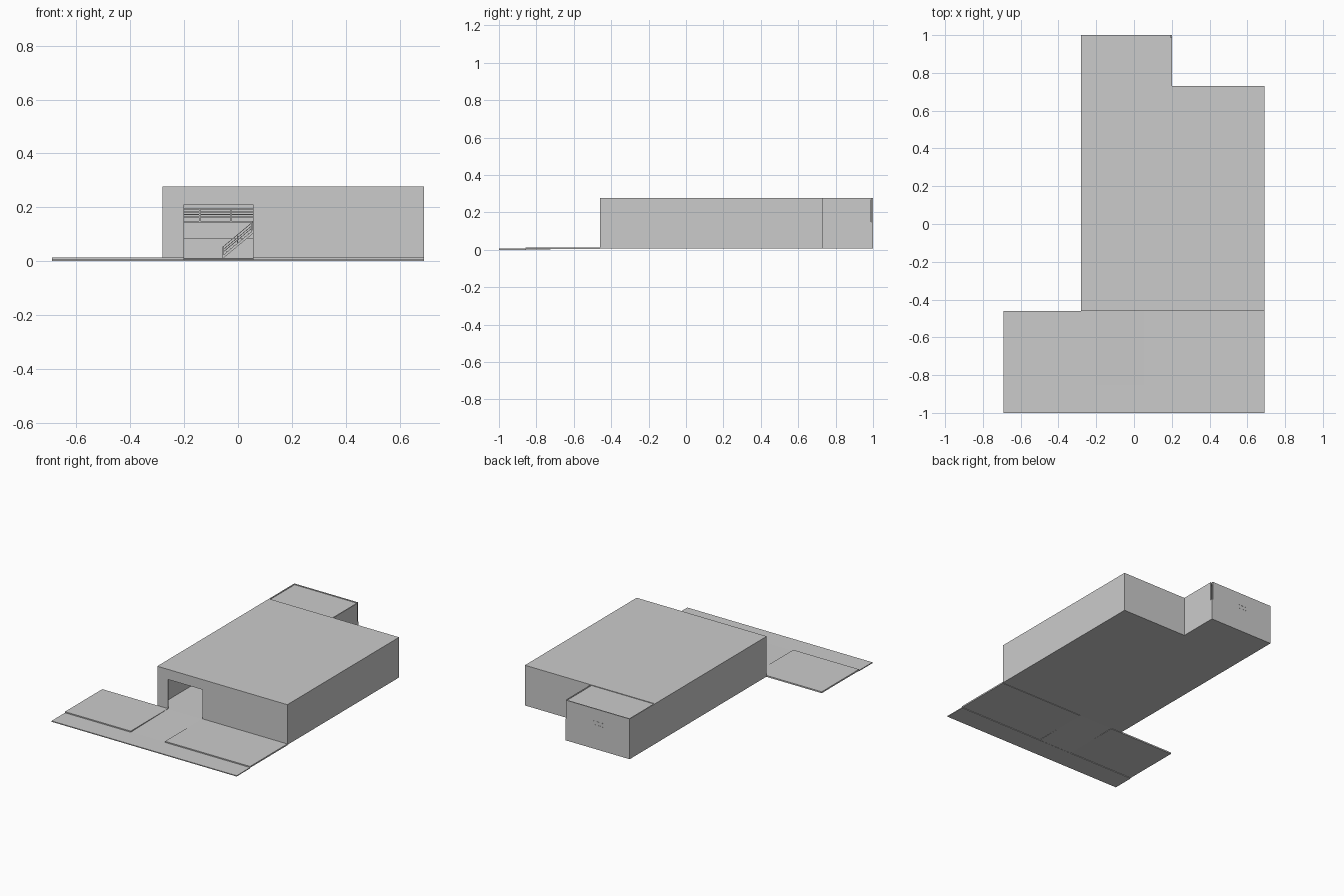
import bpy, bmesh
from mathutils import Vector

if "Cube" in bpy.data.objects:
    bpy.data.objects.remove(bpy.data.objects["Cube"])


def mesh_object(name, verts, faces):
    me = bpy.data.meshes.new(name)
    me.from_pydata(verts, [], faces)
    bm = bmesh.new()
    bm.from_mesh(me)
    bmesh.ops.recalc_face_normals(bm, faces=bm.faces)
    bm.to_mesh(me)
    bm.free()
    ob = bpy.data.objects.new(name, me)
    bpy.context.collection.objects.link(ob)
    return ob


def prism(name, profile, axis, lo, hi):
    """Extrude a 2D profile along axis 0 (profile in y,z) or 1 (profile in x,z)."""
    def place(p, t):
        return (t, p[0], p[1]) if axis == 0 else (p[0], t, p[1])
    n = len(profile)
    verts = [place(p, t) for t in (lo, hi) for p in profile]
    faces = [tuple(range(n)), tuple(range(n, 2 * n))]
    faces += [(i, (i + 1) % n, n + (i + 1) % n, n + i) for i in range(n)]
    return mesh_object(name, verts, faces)


def box(name, x0, x1, y0, y1, z0, z1):
    return prism(name, [(x0, z0), (x1, z0), (x1, z1), (x0, z1)], 1, y0, y1)


L, R, F, B, TOP, FLOOR, T = -0.28, 0.69, -0.46, 0.73, 0.278, 0.012, 0.007
DOOR_L, DOOR_R, DOOR_TOP, UPPER = -0.20, 0.056, 0.21, 0.15
ANNEX_R, DECK_Y = 0.20, -0.13

# Street, raised yards and sloping driveway
box("street", -0.69, 0.69, -1.0, -0.855, 0.0, 0.006)
box("left_yard", -0.69, DOOR_L, -0.857, F, 0.004, 0.0135)
box("right_yard", DOOR_R, 0.69, -0.857, F, 0.004, 0.0135)
prism("driveway", [(-0.855, 0.001), (F, 0.007), (F, FLOOR), (-0.855, 0.006)],
      0, DOOR_L, DOOR_R)

# Main hall shell with front doorway
box("hall_floor", L, R, F, B, 0.007, FLOOR)
box("hall_roof", L, R, F, B, TOP - T, TOP)
box("left_wall", L, L + T, F, B, FLOOR, TOP - T)
box("right_wall", R - T, R, F, B, FLOOR, TOP - T)
front = [(L + T, FLOOR), (DOOR_L, FLOOR), (DOOR_L, DOOR_TOP), (DOOR_R, DOOR_TOP),
         (DOOR_R, FLOOR), (R - T, FLOOR), (R - T, TOP - T), (L + T, TOP - T)]
prism("front_wall", front, 1, F, F + T)

# Back wall of the hall, open low down into the annex
back = [(L + T, 0.085), (ANNEX_R - T, 0.085), (ANNEX_R - T, FLOOR),
        (R - T, FLOOR), (R - T, TOP - T), (L + T, TOP - T)]
prism("back_wall", back, 1, B - T, B)

# Rear annex, its walls rising slightly above its roof
box("annex_floor", L, ANNEX_R, B, 1.0, 0.007, FLOOR)
box("annex_left_wall", L, L + T, B, 1.0, FLOOR, TOP)
box("annex_right_lower", ANNEX_R - T, ANNEX_R, B, 1.0, FLOOR, UPPER)
box("annex_right_upper", ANNEX_R - T, ANNEX_R, B, 0.988, UPPER, TOP)
box("annex_back_wall", L + T, ANNEX_R - T, 0.993, 1.0, FLOOR, TOP)
box("annex_roof", L + T, ANNEX_R - T, B, 0.993, TOP - 0.009, TOP - 0.004)
for i, z in enumerate((0.168, 0.192)):
    box(f"back_vent_{i}", -0.08, -0.01, 0.999, 1.001, z, z + 0.003)

# Upper deck at the rear of the hall
box("upper_deck", L + T, R - T, DECK_Y, B - T, UPPER - 0.006, UPPER)
box("annex_upper_floor", L + T, ANNEX_R - T, B, 0.993, UPPER - 0.006, UPPER)
for i, z in enumerate((0.163, 0.172, 0.181, 0.192)):
    box(f"deck_rail_{i}", L + T, R - T, DECK_Y, DECK_Y + 0.003, z, z + 0.003)
for i in range(9):
    x = L + 0.02 + i * 0.116
    box(f"deck_post_{i}", x, x + 0.004, DECK_Y, DECK_Y + 0.004, UPPER, 0.195)

# Staircase climbing to the right along the deck edge
X0, X1, N = -0.058, 0.108, 12
RUN, RISE = (X1 - X0) / N, (UPPER - FLOOR) / N
S0, S1 = -0.195, DECK_Y - 0.002
for i in range(N):
    x, z = X0 + i * RUN, FLOOR + (i + 1) * RISE
    box(f"stair_tread_{i}", x, x + RUN * 1.1, S0, S1, z - 0.003, z)


def sloped_bar(name, y, lift, height):
    a, b = FLOOR + lift, UPPER + lift
    prism(name, [(X0, a), (X1, b), (X1, b + height), (X0, a + height)],
          1, y, y + 0.003)


for side, y in (("front", S0), ("rear", S1 - 0.003)):
    sloped_bar(f"{side}_stringer", y, -0.004, 0.012)
    for k, lift in enumerate((0.018, 0.027, 0.038)):
        sloped_bar(f"{side}_handrail_{k}", y, lift, 0.003)
    for k in range(4):
        x = X0 + k * (X1 - X0 - 0.004) / 3
        z = FLOOR + (x - X0) * RISE / RUN
        box(f"{side}_stair_post_{k}", x, x + 0.004, y, y + 0.003, z, z + 0.04)

# Landing joining the stair top to the deck
box("stair_landing", X1, X1 + 0.07, S0, DECK_Y, UPPER - 0.006, UPPER)
